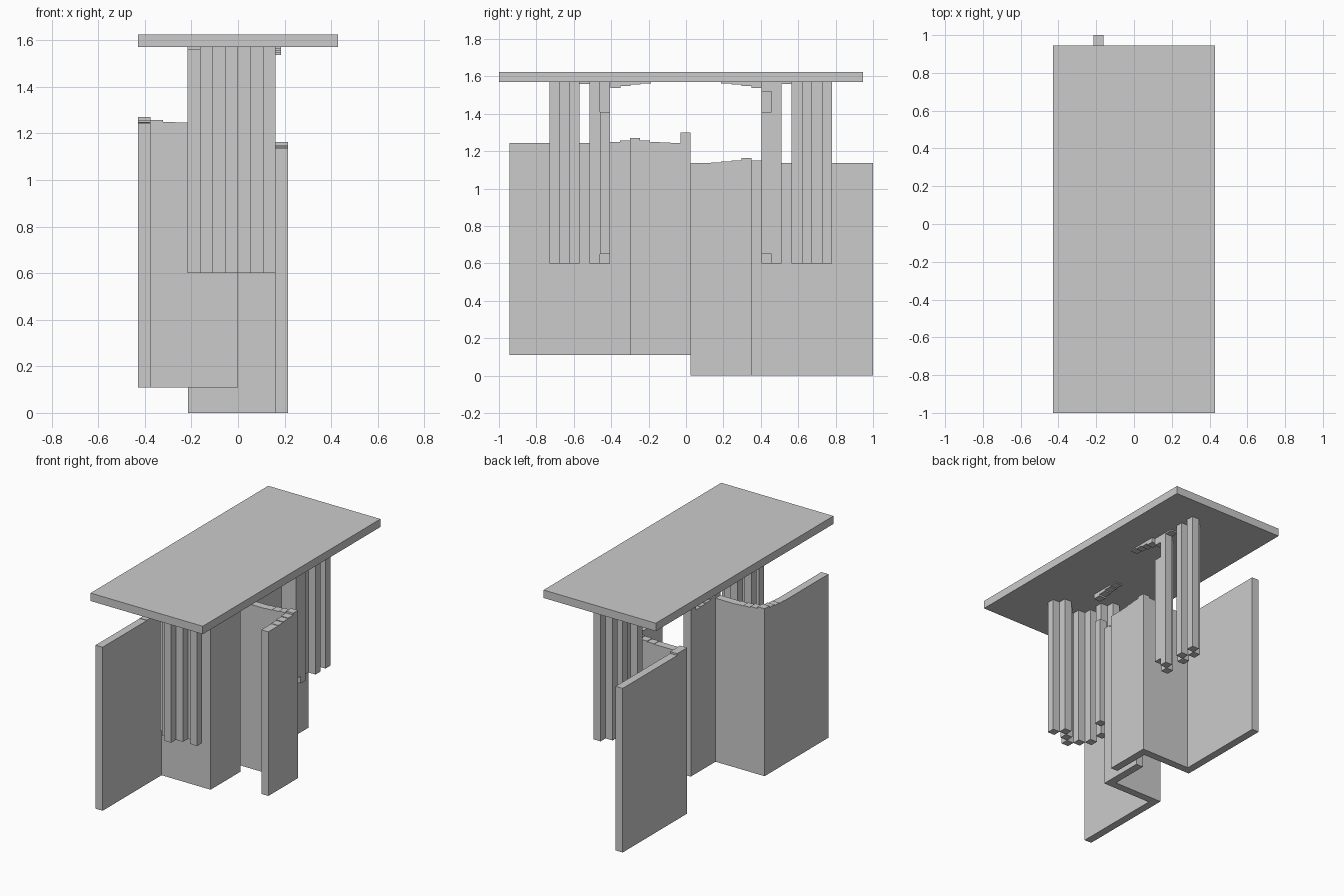
import bpy, bmesh

if "Cube" in bpy.data.objects:
    bpy.data.objects.remove(bpy.data.objects["Cube"])

V = 0.054          # width of one block
TOP = 1.57         # underside of the table top


def make(name, boxes=(), prism=None):
    """One object from axis-aligned boxes (x0,x1,y0,y1,z0,z1) and/or an extruded outline."""
    bm = bmesh.new()
    for x0, x1, y0, y1, z0, z1 in boxes:
        vs = bmesh.ops.create_cube(bm, size=1)["verts"]
        for v in vs:
            v.co.x = x1 if v.co.x > 0 else x0
            v.co.y = y1 if v.co.y > 0 else y0
            v.co.z = z1 if v.co.z > 0 else z0
    if prism:
        pts, z0, z1 = prism
        f = bm.faces.new([bm.verts.new((x, y, z0)) for x, y in pts])
        ext = bmesh.ops.extrude_face_region(bm, geom=[f])["geom"]
        for g in ext:
            if isinstance(g, bmesh.types.BMVert):
                g.co.z = z1
        bmesh.ops.recalc_face_normals(bm, faces=bm.faces)
    me = bpy.data.meshes.new(name)
    bm.to_mesh(me)
    bm.free()
    ob = bpy.data.objects.new(name, me)
    bpy.context.collection.objects.link(ob)
    return ob


def column(x, y, z0=0.6, z1=TOP):
    h = V / 2
    return (x - h, x + h, y - h, y + h, z0, z1)


# Table top
make("table_top", [(-0.43, 0.43, -1.0, 0.945, TOP, 1.625)])


# Zigzag wall panels: the rear one mirrors the front one in y
def zigzag(name, dx, sign, cy, z0, z1, end_y):
    outline = [(-0.43, end_y), (-0.376, end_y), (-0.376, 0.325), (0, 0.325), (0, 0),
               (-V, 0), (-V, 0.271), (-0.43, 0.271)]
    make(name, prism=([(x + dx, cy + sign * y) for x, y in outline], z0, z1))


zigzag("front_panel", 0, -1, 0.025, 0.11, 1.243, 0.97)
zigzag("rear_panel", 0.215, 1, 0.025, 0.0, 1.137, 0.975)

# Low stepped caps on the panel tops
caps = [(-0.43, -0.376, -0.3, -0.246, 1.24, 1.27),
        (-V, 0, -0.3, -0.246, 1.24, 1.27),
        (-V, 0, -0.03, 0.025, 1.24, 1.30)]
for i, h in enumerate((1.258, 1.25, 1.246)):
    a, b = i * V, (i + 1) * V
    caps += [(-0.376 + a, -0.376 + b, -0.3, -0.246, 1.24, h),
             (-0.43, -0.376, -0.3 - b, -0.3 - a, 1.24, h),
             (-V, 0, -0.246 + a, -0.246 + b, 1.24, h)]
make("front_panel_caps", caps)

caps = [(0.161, 0.215, 0.296, 0.35, 1.13, 1.163)]
for i, h in enumerate((1.15, 1.145, 1.14)):
    a, b = i * V, (i + 1) * V
    caps += [(0.161 - b, 0.161 - a, 0.296, 0.35, 1.13, h),
             (0.161, 0.215, 0.296 - b, 0.296 - a, 1.13, h)]
caps += [(-0.215, -0.161, 0.296, 0.404, 1.13, 1.15)]
make("rear_panel_caps", caps)

# Clusters of square columns hanging below the top
front = [(.134, -.65), (.08, -.596), (.026, -.65), (-.028, -.704), (-.082, -.65),
         (-.136, -.596), (-.136, -.488), (-.19, -.434)]
make("front_columns", [column(x, y) for x, y in front]
     + [column(-.082, -.434, 0.65, 1.41), column(-.19, -.542, 1.56)])

rear = [(.134, .754), (.08, .70), (.134, .646), (.08, .592), (.134, .484), (.08, .43)]
make("rear_columns", [column(x, y) for x, y in rear]
     + [column(.134, .43, 0.65, 1.41), column(.134, .43, 1.52), column(.134, .538, 1.56)])

# Stepped brackets under the top
for name, x, sign in (("front_bracket", -0.028, -1), ("rear_bracket", 0.158, 1)):
    make(name, [column(x, sign * (0.377 - i * V), z)
                for i, z in enumerate((1.537, 1.548, 1.557, 1.563))])
